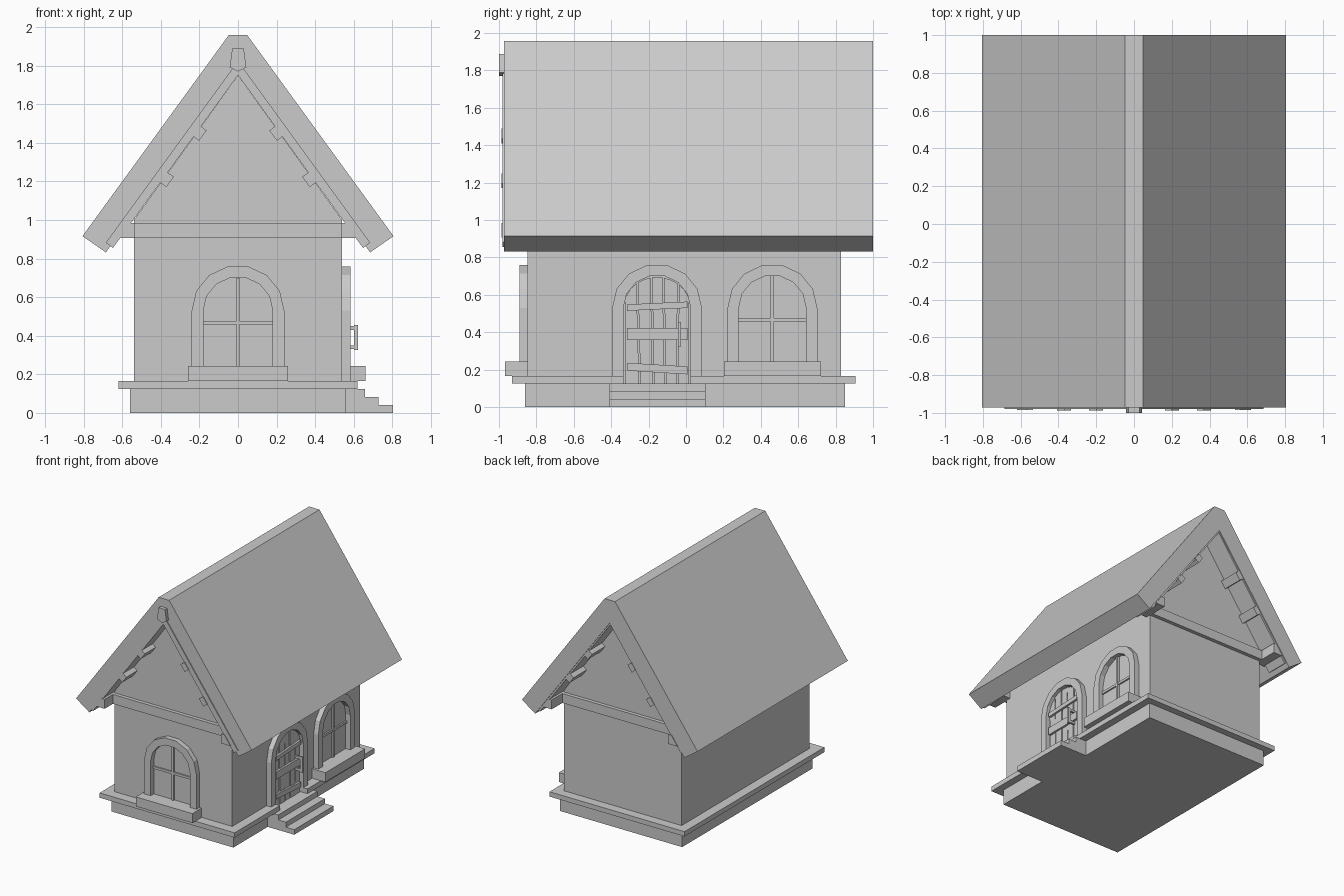
import bpy, bmesh, math
from mathutils import Vector

cube = bpy.data.objects.get("Cube")
if cube:
    bpy.data.objects.remove(cube, do_unlink=True)

GREY = (0.6, 0.6, 0.6, 1)
stone = bpy.data.materials.new("plain_grey")
stone.use_nodes = True
stone.diffuse_color = GREY
stone.node_tree.nodes["Principled BSDF"].inputs["Base Color"].default_value = GREY

# Each facing maps (across, up, outward) to world space
FACING = {
    "front": lambda u, z, d: Vector((u, -d, z)),
    "right": lambda u, z, d: Vector((d, u, z)),
    "up": lambda u, v, d: Vector((u, v, d)),
}


def prism(name, outline, near, far, facing="front"):
    """Extrude a flat outline between two depths."""
    place = FACING[facing]
    bm = bmesh.new()
    low = [bm.verts.new(place(u, v, near)) for u, v in outline]
    high = [bm.verts.new(place(u, v, far)) for u, v in outline]
    bm.faces.new(low)
    bm.faces.new(high)
    for i in range(len(low)):
        j = (i + 1) % len(low)
        bm.faces.new((low[i], low[j], high[j], high[i]))
    bmesh.ops.recalc_face_normals(bm, faces=bm.faces)
    mesh = bpy.data.meshes.new(name)
    bm.to_mesh(mesh)
    bm.free()
    mesh.materials.append(stone)
    obj = bpy.data.objects.new(name, mesh)
    bpy.context.collection.objects.link(obj)
    return obj


def rect(u0, u1, v0, v1):
    return [(u0, v0), (u1, v0), (u1, v1), (u0, v1)]


def mirrored(half):
    """Complete a right-hand half outline across the centre."""
    return half + [(-u, v) for u, v in reversed(half) if u > 0]


def arch(centre, width, height, foot, spring=0.53, parts=7):
    curve = [(centre + width * math.cos(math.pi * i / parts),
              spring + height * math.sin(math.pi * i / parts)) for i in range(parts + 1)]
    return [(centre + width, foot)] + curve + [(centre - width, foot)]


def surround(name, centre, foot, wall, facing):
    ring = arch(centre, 0.24, 0.235, foot) + arch(centre, 0.18, 0.175, foot)[::-1]
    prism(name, ring, wall - 0.02, wall + 0.042, facing)


def window(name, centre, wall, facing):
    surround(name + "_surround", centre, 0.24, wall, facing)
    prism(name + "_sill", rect(centre - 0.26, centre + 0.26, 0.165, 0.243),
          wall - 0.02, wall + 0.122, facing)
    prism(name + "_upright", rect(centre - 0.009, centre + 0.009, 0.24, 0.7),
          wall - 0.01, wall + 0.015, facing)
    prism(name + "_crossbar", rect(centre - 0.18, centre + 0.18, 0.457, 0.477),
          wall - 0.01, wall + 0.012, facing)


# Foundation, with the ledge notched where the door stands
prism("foundation", rect(-0.56, 0.56, -0.86, 0.85), 0, 0.125, "up")
DOOR = -0.155
ledge = [(-0.62, -0.93), (0.62, -0.93), (0.62, DOOR - 0.18), (0.54, DOOR - 0.18),
         (0.54, DOOR + 0.18), (0.62, DOOR + 0.18), (0.62, 0.905), (-0.62, 0.905)]
prism("ledge", ledge, 0.125, 0.165, "up")

# Walls with gables
prism("walls", mirrored([(0.54, 0.12), (0.54, 1.0), (0, 1.75)]), 0.847, -0.828)

# Roof shell
roof = [(0.048, 1.958), (0.806, 0.916), (0.685, 0.832), (0, 1.768)]
prism("roof", roof + [(-u, z) for u, z in reversed(roof) if u > 0], 0.972, -1.0)

# Gable dressing at both ends: trim, tie beam and projecting timber ends
for end, sign, wall, tip in (("front", 1, 0.847, 0.98), ("back", -1, 0.828, 0.992)):
    trim = [(0, 1.824), (0.685, 0.882), (0.648, 0.855), (0, 1.75)]
    prism(end + "_gable_trim", trim + [(-u, z) for u, z in trim[2:0:-1]],
          sign * (wall - 0.02), sign * tip)
    prism(end + "_tie_beam", rect(-0.543, 0.543, 0.907, 0.985),
          sign * (wall - 0.02), sign * (wall + 0.03))
    for side in (-1, 1):
        corner = [(0.535, 0.907), (0.62, 0.907), (0.565, 0.985), (0.535, 0.985)]
        prism(end + "_corner_timber", [(side * u, z) for u, z in corner],
              sign * (wall - 0.04), sign * (tip + 0.006))
        for x, z in ((0.2, 1.45), (0.37, 1.21)):
            along = Vector((0.587, -0.81)) * 0.033
            across = Vector((0.81, 0.587)) * 0.022
            mid = Vector((x, z))
            block = [mid + along + across, mid + along - across,
                     mid - along - across, mid - along + across]
            prism(end + "_timber_end", [(side * p.x, p.y) for p in block],
                  sign * (wall - 0.02), sign * (tip + 0.007))
prism("keystone", mirrored([(0.03, 1.888), (0.043, 1.79), (0, 1.77)]), 0.96, 1.0)

# Windows on the front gable wall and beside the door
window("front_window", 0, 0.847, "front")
window("side_window", 0.462, 0.54, "right")

# Door surround and uneven planks cut to the arch
surround("door_surround", DOOR, 0.165, 0.54, "right")


def arch_top(u):
    return 0.53 + 0.165 * math.sqrt(max(0, 1 - (u / 0.18) ** 2))


edges = [(-0.172, -0.174), (-0.092, -0.106), (-0.02, -0.03),
         (0.044, 0.034), (0.108, 0.114), (0.172, 0.174)]
for i in range(5):
    (left, left_top), (right, right_top) = edges[i], edges[i + 1]
    gap = 0.004
    left, left_top, right, right_top = left + gap, left_top + gap, right - gap, right_top - gap
    middle = (left_top + right_top) / 2
    plank = [(left, 0.125), (right, 0.125), (right_top, arch_top(right_top)),
             (middle, arch_top(middle)), (left_top, arch_top(left_top))]
    prism("door_plank", [(DOOR + u, z) for u, z in plank], 0.53, 0.555 + 0.003 * (i % 2), "right")
for start, finish, thick in ((0.515, 0.53, 0.034), (0.36, 0.36, 0.062), (0.195, 0.175, 0.042)):
    prism("door_batten", [(DOOR - 0.16, start), (DOOR + 0.162, finish),
                          (DOOR + 0.162, finish + thick), (DOOR - 0.16, start + thick)],
          0.54, 0.573, "right")

# Door handle
grip = DOOR + 0.12
prism("handle_bar", rect(grip - 0.009, grip + 0.009, 0.325, 0.455), 0.602, 0.622, "right")
for z in (0.33, 0.43):
    prism("handle_arm", rect(grip - 0.008, grip + 0.008, z, z + 0.02), 0.55, 0.61, "right")

# Door steps
for bottom, top, reach in ((0, 0.042, 0.804), (0.042, 0.083, 0.727), (0.083, 0.125, 0.657)):
    prism("door_step", rect(0.5, reach, DOOR - 0.255, DOOR + 0.258), bottom, top, "up")
